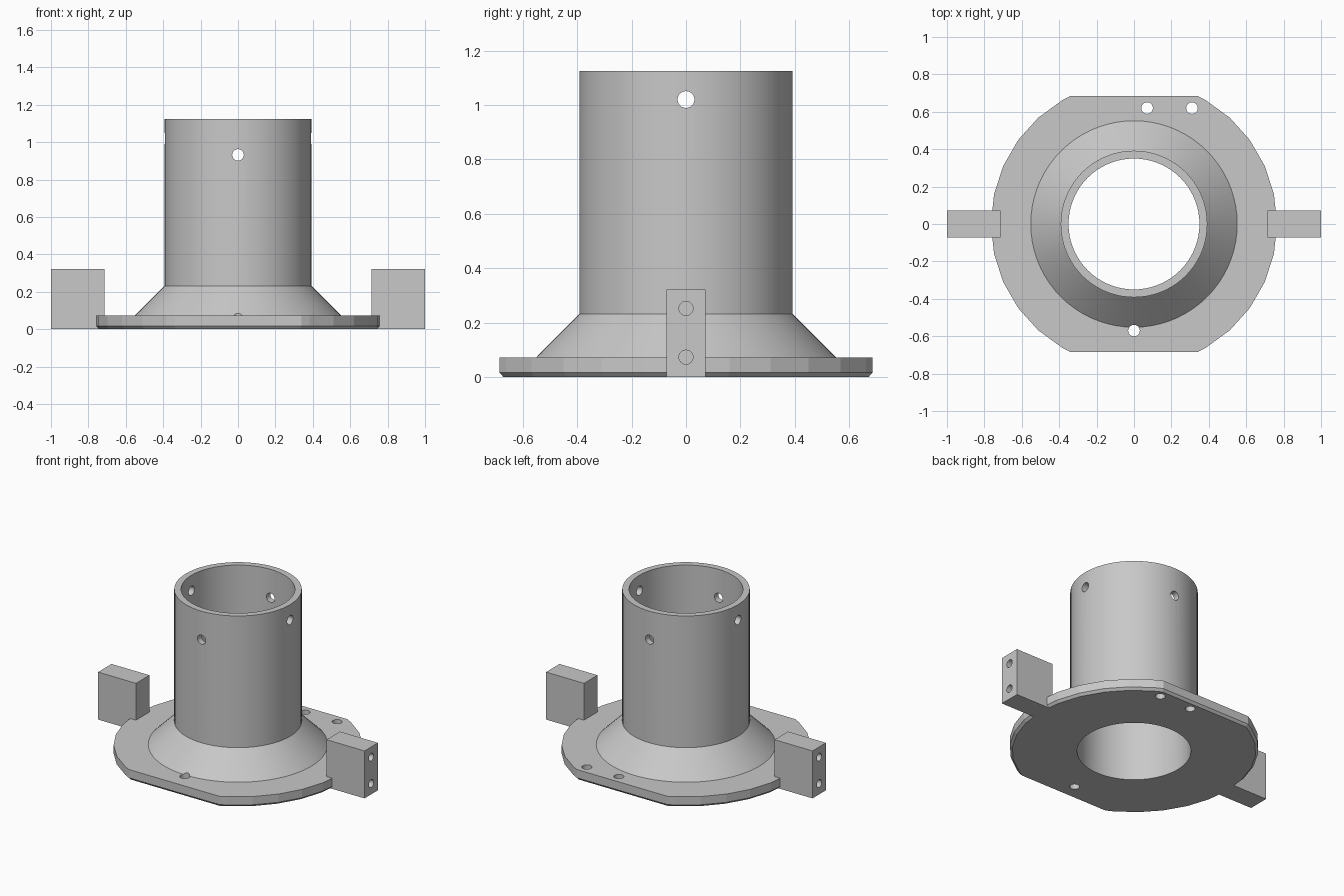
import bpy, bmesh
from math import sin, cos, pi, radians
from mathutils import Matrix

if "Cube" in bpy.data.objects:
    bpy.data.objects.remove(bpy.data.objects["Cube"])

grey = bpy.data.materials.new("plain_grey")
grey.use_nodes = True
grey.diffuse_color = (0.58, 0.58, 0.58, 1)
grey.node_tree.nodes["Principled BSDF"].inputs["Base Color"].default_value = (0.58, 0.58, 0.58, 1)

BORE, TUBE, TOP, PLATE = 0.35, 0.392, 1.125, 0.072
SEGMENTS = 72


def add_object(name, bm):
    bmesh.ops.recalc_face_normals(bm, faces=bm.faces)
    mesh = bpy.data.meshes.new(name)
    bm.to_mesh(mesh)
    bm.free()
    mesh.materials.append(grey)
    obj = bpy.data.objects.new(name, mesh)
    bpy.context.collection.objects.link(obj)
    return obj


def loft(name, rings, closed=False):
    """Skin rings of points; cap the ends, or join last to first."""
    bm = bmesh.new()
    loops = [[bm.verts.new(p) for p in ring] for ring in rings]
    pairs = list(zip(loops, loops[1:]))
    if closed:
        pairs.append((loops[-1], loops[0]))
    else:
        bm.faces.new(loops[0])
        bm.faces.new(loops[-1])
    for a, b in pairs:
        for i in range(len(a)):
            j = (i + 1) % len(a)
            bm.faces.new((a[i], a[j], b[j], b[i]))
    return add_object(name, bm)


def circle(radius, z):
    steps = [2 * pi * i / SEGMENTS for i in range(SEGMENTS)]
    return [(radius * cos(a), radius * sin(a), z) for a in steps]


def box(name, lo, hi):
    bm = bmesh.new()
    bmesh.ops.create_cube(bm, size=1)
    for v in bm.verts:
        v.co = [lo[k] + (v.co[k] + 0.5) * (hi[k] - lo[k]) for k in range(3)]
    return add_object(name, bm)


def rod(axis, center, length, radius, sides=24):
    turn = {"X": Matrix.Rotation(pi / 2, 4, "Y"),
            "Y": Matrix.Rotation(pi / 2, 4, "X"),
            "Z": Matrix.Identity(4)}[axis]
    bm = bmesh.new()
    bmesh.ops.create_cone(bm, cap_ends=True, segments=sides, radius1=radius,
                          radius2=radius, depth=length,
                          matrix=Matrix.Translation(center) @ turn)
    return add_object("hole_cutter", bm)


def cut(obj, cutters):
    for cutter in cutters:
        mod = obj.modifiers.new("cut", "BOOLEAN")
        mod.operation = "DIFFERENCE"
        mod.solver = "EXACT"
        mod.object = cutter
        bpy.context.view_layer.objects.active = obj
        bpy.ops.object.modifier_apply(modifier=mod.name)


def smooth(obj, angle):
    bpy.ops.object.select_all(action="DESELECT")
    obj.select_set(True)
    bpy.context.view_layer.objects.active = obj
    bpy.ops.object.shade_smooth_by_angle(angle=radians(angle))


# Base flange: faceted disc with two flats and a chamfered lower rim
arc = [(0.765 * cos(radians(a)), 0.765 * sin(radians(a))) for a in range(-60, 61, 12)]
right_side = [(0.34, -0.685)] + arc + [(0.34, 0.685)]
outline = right_side + [(-x, -y) for x, y in right_side]
flange = loft("base_flange", [[(x * s, y * s, z) for x, y in outline]
                              for s, z in ((0.98, 0), (1, 0.016), (1, PLATE))])

# Collar: straight tube flaring into a cone at its foot
profile = [(BORE, PLATE), (BORE, TOP), (TUBE, TOP), (TUBE, 0.232), (0.552, PLATE)]
collar = loft("flared_collar", [circle(r, z) for r, z in profile], closed=True)

# Mounting blocks on either side
blocks = [box("left_mounting_block", (0.715, -0.072, 0), (1, 0.072, 0.322)),
          box("right_mounting_block", (-1, -0.072, 0), (-0.715, 0.072, 0.322))]

# Bore, flange screw holes and cross holes through the collar
bore = loft("bore_cutter", [circle(BORE, -0.1), circle(BORE, 0.2)])
front_hole = rod("Z", (0, -0.57, 0.1), 0.5, 0.031)
rear_holes = [rod("Z", (x, 0.62, 0), 0.5, 0.031) for x in (0.07, 0.31)]
cross_holes = [rod("X", (0, 0, 1.02), 2, 0.031), rod("Y", (0, 0, 0.932), 2, 0.031)]
block_holes = [rod("X", (side, 0, z), 0.4, 0.026) for side in (1, -1) for z in (0.073, 0.252)]

cut(flange, [bore, front_hole] + rear_holes + blocks)
cut(collar, [front_hole] + cross_holes)
cut(blocks[0], block_holes[:2])
cut(blocks[1], block_holes[2:])

for helper in [bore, front_hole] + rear_holes + cross_holes + block_holes:
    bpy.data.objects.remove(helper)

smooth(flange, 8)
smooth(collar, 20)
for block in blocks:
    smooth(block, 20)
